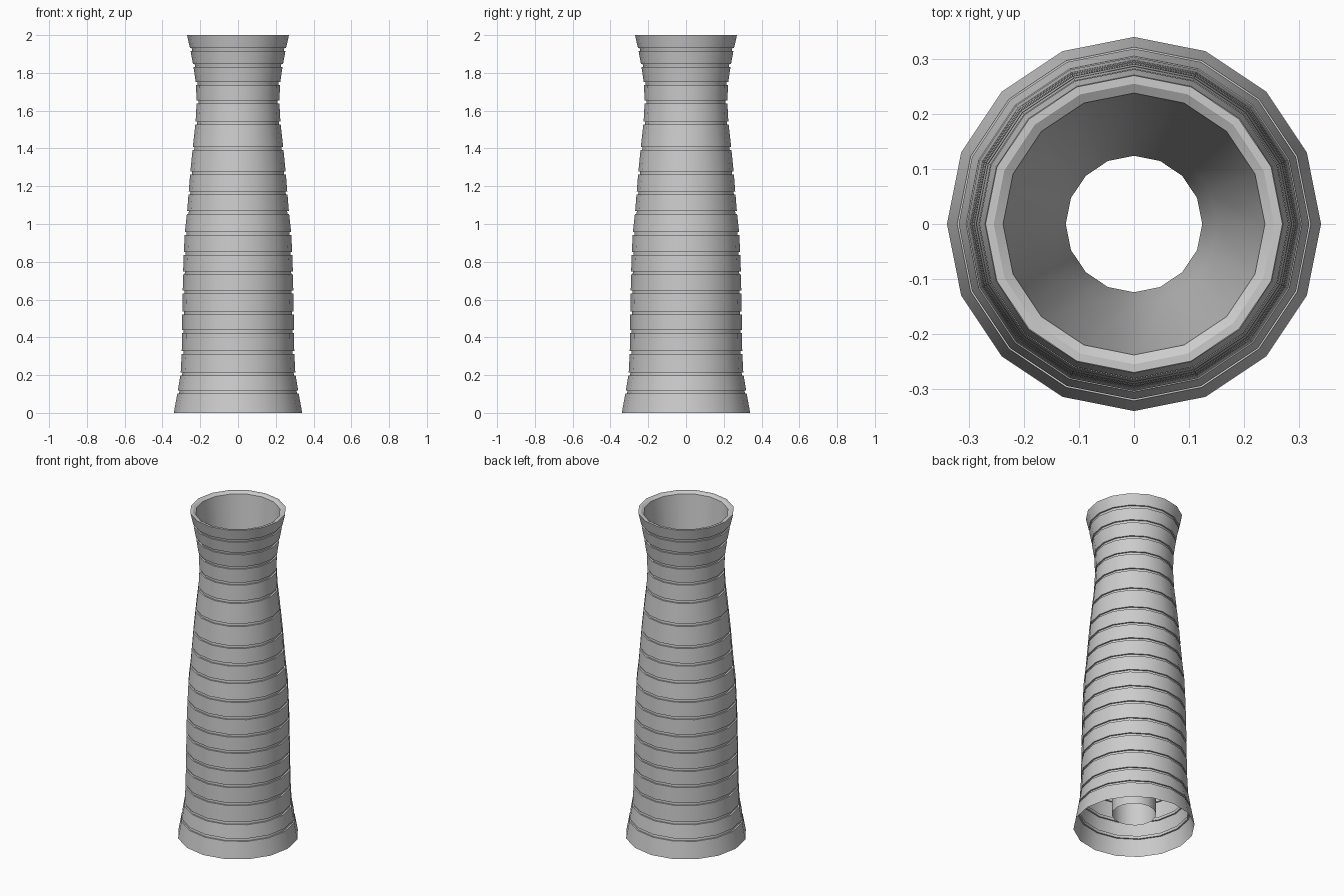
import bpy, bmesh, math

if "Cube" in bpy.data.objects:
    bpy.data.objects.remove(bpy.data.objects["Cube"])

SIDES = 16

# Outer silhouette as (z, radius)
outline = [(0, .34), (.11, .32), (.205, .304), (.32, .298), (.53, .295), (.74, .291),
           (.845, .287), (.95, .282), (1.06, .27), (1.27, .253), (1.40, .24),
           (1.535, .225), (1.645, .219), (1.745, .223), (1.84, .237), (1.925, .253), (2, .27)]
# Heights of the ring grooves
grooves = [.11, .205, .32, .43, .53, .64, .74, .845, .95, 1.06, 1.165, 1.27,
           1.40, 1.535, 1.645, 1.745, 1.84, 1.925]


def radius_at(z):
    for (z0, r0), (z1, r1) in zip(outline, outline[1:]):
        if z <= z1:
            return r0 + (r1 - r0) * (z - z0) / (z1 - z0)
    return outline[-1][1]


def lathe(name, profile):
    """Revolve (radius, z) points around z."""
    bm = bmesh.new()
    rings = []
    for r, z in profile:
        rings.append([bm.verts.new((r * math.cos(2 * math.pi * i / SIDES),
                                    r * math.sin(2 * math.pi * i / SIDES), z))
                      for i in range(SIDES)])
    for a, b in zip(rings, rings[1:]):
        for i in range(SIDES):
            j = (i + 1) % SIDES
            bm.faces.new((a[i], a[j], b[j], b[i]))
    mesh = bpy.data.meshes.new(name)
    bm.to_mesh(mesh)
    bm.free()
    obj = bpy.data.objects.new(name, mesh)
    bpy.context.collection.objects.link(obj)
    bpy.ops.object.select_all(action='DESELECT')
    obj.select_set(True)
    bpy.context.view_layer.objects.active = obj
    bpy.ops.object.shade_smooth_by_angle(angle=math.radians(30))
    return obj


# Grooved outer sleeve, open at the bottom
half, depth = .008, .009
profile = [(radius_at(0), 0)]
for g in grooves:
    lo, hi = g - half, g + half
    profile += [(radius_at(lo), lo), (radius_at(lo) - depth, lo),
                (radius_at(hi) - depth, hi), (radius_at(hi), hi)]
profile.append((radius_at(2), 2))

# Rim, tapering funnel and inner tube continue the same surface
profile += [(.255, 2), (.238, 1.99), (.15, 1.1), (.124, .9), (.124, .08)]
lathe("grip_sleeve", profile)
